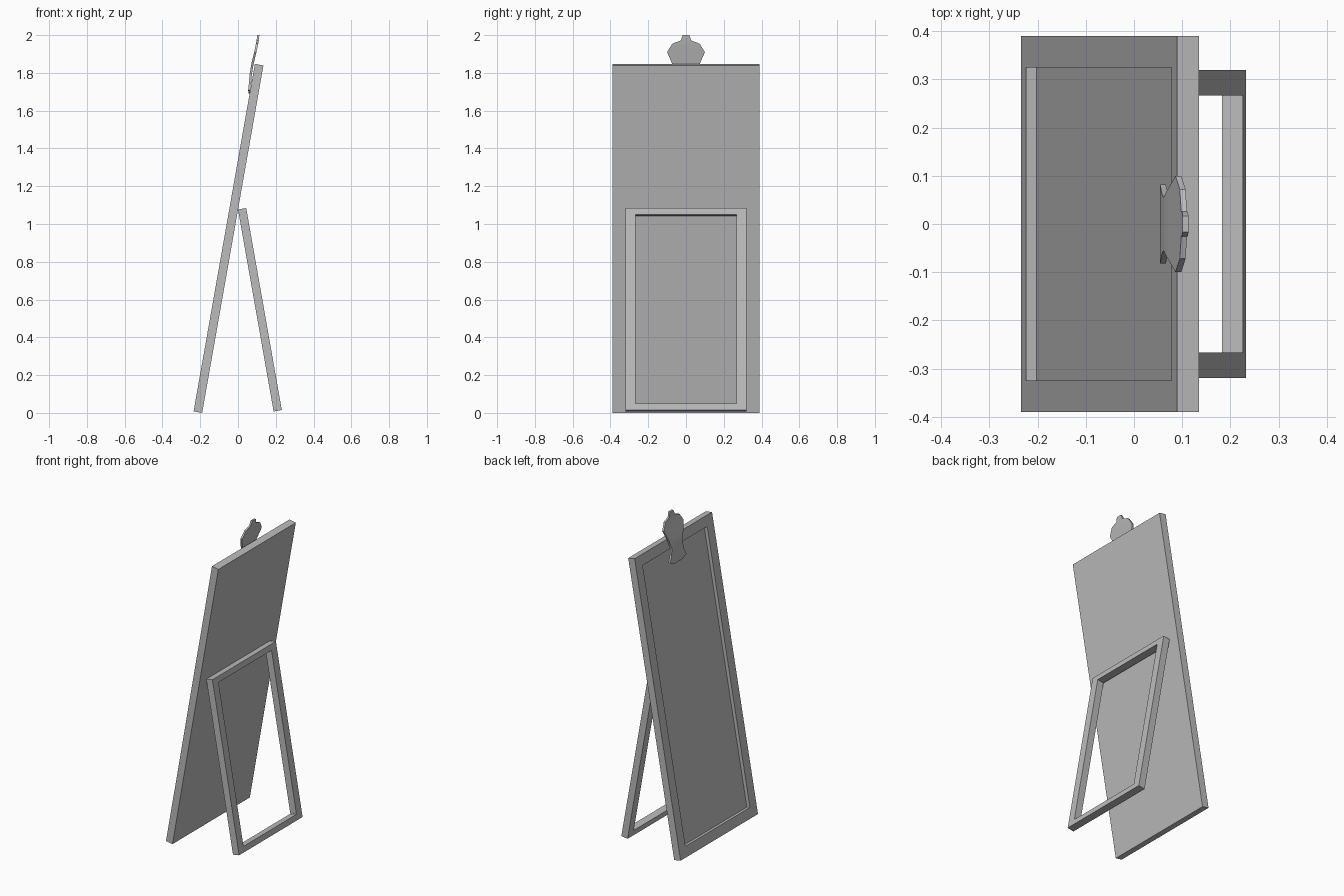
import bpy, bmesh
from math import radians, sin, cos
from mathutils import Matrix, Vector

cube = bpy.data.objects.get("Cube")
if cube:
    bpy.data.objects.remove(cube, do_unlink=True)

TILT = radians(10)

grey = bpy.data.materials.new("plain grey")
grey.use_nodes = True
colour = (0.5, 0.5, 0.5, 1)
grey.diffuse_color = colour
grey.node_tree.nodes["Principled BSDF"].inputs["Base Color"].default_value = colour


def finish(bm, name):
    bmesh.ops.recalc_face_normals(bm, faces=bm.faces[:])
    mesh = bpy.data.meshes.new(name)
    bm.to_mesh(mesh)
    bm.free()
    mesh.materials.append(grey)
    obj = bpy.data.objects.new(name, mesh)
    bpy.context.collection.objects.link(obj)
    return obj


def box(bm, x0, x1, y, z0, z1):
    """Box symmetric in y, from x0 to x1 and z0 to z1."""
    size = Matrix.Diagonal((x1 - x0, 2 * y, z1 - z0, 1))
    centre = Matrix.Translation(((x0 + x1) / 2, 0, (z0 + z1) / 2))
    return bmesh.ops.create_cube(bm, size=1, matrix=centre @ size)["verts"]


def inset_rect(bm, side, y, z0, z1):
    """Cut a centred rectangle into the face that points along side * x."""
    face = next(f for f in bm.faces if f.normal.x * side > 0.9)
    inner = bmesh.ops.inset_region(bm, faces=[face], thickness=0.01)
    for v in face.verts:
        v.co.y = y if v.co.y > 0 else -y
        v.co.z = z1 if v.co.z > (z0 + z1) / 2 else z0
    return face


# Leaning mirror board with a recessed panel on its -x face
T, L, RIM = 0.046, 1.868, 0.065
bm = bmesh.new()
box(bm, 0, T, 0.39, 0, L)
bm.normal_update()
panel = inset_rect(bm, -1, 0.39 - RIM, RIM, L - RIM)
rim = bmesh.ops.extrude_discrete_faces(bm, faces=[panel])["faces"][0]
for v in rim.verts:
    v.co.x += 0.022
board = finish(bm, "mirror_board")
board.rotation_euler.y = TILT
board.location = (-0.235, 0, T * sin(TILT))

# Open rectangular support frame, leaning the other way
T, L, BAR = 0.044, 1.086, 0.036
bm = bmesh.new()
box(bm, -T, 0, 0.32, 0, L)
bm.normal_update()
holes = [inset_rect(bm, s, 0.267, BAR, L - BAR) for s in (-1, 1)]
bmesh.ops.bridge_loops(bm, edges=[e for f in holes for e in f.edges])
bmesh.ops.delete(bm, geom=holes, context='FACES_ONLY')
frame = finish(bm, "support_frame")
frame.rotation_euler.y = -TILT
frame.location = (0.232, 0, 0.015)

# Curved crest plate: rows of height, front x and half width
ROWS = [(1.69, 0.055, 0.045), (1.71, 0.054, 0.082), (1.75, 0.058, 0.062),
        (1.79, 0.061, 0.055), (1.845, 0.07, 0.072), (1.91, 0.086, 0.1),
        (1.955, 0.095, 0.072), (1.972, 0.098, 0.026), (1.985, 0.1, 0.024),
        (2.0, 0.101, 0.017)]
bm = bmesh.new()
rows = [[bm.verts.new((x, s * w, z)) for s in (-1, 1)] for z, x, w in ROWS]
for a, b in zip(rows, rows[1:]):
    bm.faces.new((a[0], a[1], b[1], b[0]))
back = bmesh.ops.extrude_face_region(bm, geom=bm.faces[:], use_keep_orig=True)
for v in back["geom"]:
    if isinstance(v, bmesh.types.BMVert):
        v.co.x += 0.012
crest = finish(bm, "crest_plate")
bpy.context.view_layer.objects.active = crest
crest.select_set(True)
bpy.ops.object.shade_smooth_by_angle(angle=radians(30))
